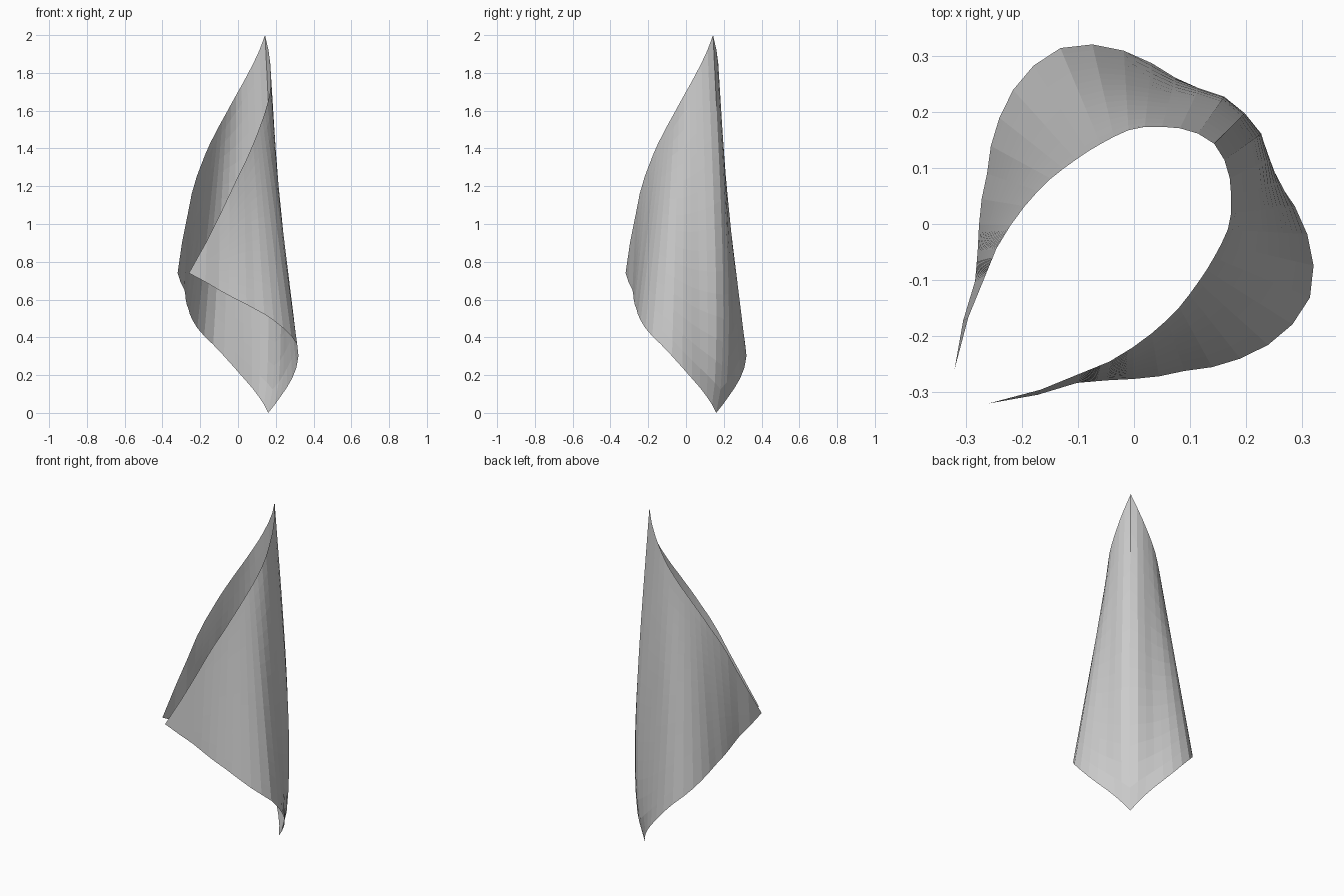
import bpy, bmesh, math

if "Cube" in bpy.data.objects:
    bpy.data.objects.remove(bpy.data.objects["Cube"])

# Half outlines of the rolled kite sheet, from tip to side corner (x, y, z)
CORNER = (-0.26, -0.32, 0.74)
LOWER = [(.16, .16, 0), (.235, .1, .1), (.295, .015, .2), (.318, -.055, .28),
         (.314, -.13, .36), (.26, -.20, .43), (.16, -.25, .51),
         (.07, -.266, .56), (-.1, -.283, .65), CORNER]
UPPER = [(.143, .143, 2), (.165, .105, 1.9), (.173, .055, 1.8), (.17, 0, 1.7),
         (.145, -.055, 1.6), (.11, -.11, 1.5), (.07, -.16, 1.4),
         (.025, -.2, 1.3), (-.025, -.235, 1.2), (-.12, -.276, 1.0), CORNER]


def polar(points):
    """Angle from the diagonal spine, radius, height."""
    return [(math.pi / 4 - math.atan2(y, x), math.hypot(x, y), z) for x, y, z in points]


def sample(keys, d):
    """Smooth interpolation of radius and height at angle d."""
    i = 0
    while i < len(keys) - 2 and d > keys[i + 1][0]:
        i += 1
    a, b = keys[i], keys[i + 1]
    h = b[0] - a[0]
    t = (d - a[0]) / h
    p, q = keys[max(i - 1, 0)], keys[min(i + 2, len(keys) - 1)]
    out = []
    for c in (1, 2):
        m0 = (b[c] - p[c]) / (b[0] - p[0]) * h
        m1 = (q[c] - a[c]) / (q[0] - a[0]) * h
        out.append((2*t**3 - 3*t**2 + 1) * a[c] + (t**3 - 2*t**2 + t) * m0
                   + (3*t**2 - 2*t**3) * b[c] + (t**3 - t**2) * m1)
    return out


low, up = polar(LOWER), polar(UPPER)
end = low[-1][0]
COLS, ROWS = 18, 16
bm = bmesh.new()
grid = []
for i in range(-COLS, COLS + 1):
    d = abs(i) / COLS * end
    (r0, z0), (r1, z1) = sample(low, d), sample(up, d)
    bulge = 0.06 * math.exp(-(d / math.radians(24)) ** 2)  # rounded spine
    ang = math.pi / 4 - math.copysign(d, i)
    col = []
    for j in range(ROWS + 1):
        s = j / ROWS
        r = r0 + (r1 - r0) * s + bulge * math.sin(math.pi * s ** 0.6)
        col.append(bm.verts.new((r * math.cos(ang), r * math.sin(ang), z0 + (z1 - z0) * s)))
    grid.append(col)
for a, b in zip(grid, grid[1:]):
    for j in range(ROWS):
        bm.faces.new((a[j], a[j + 1], b[j + 1], b[j]))
bmesh.ops.remove_doubles(bm, verts=bm.verts[:], dist=1e-4)

# Rolled leaf sheet
mesh = bpy.data.meshes.new("rolled_sheet")
bm.to_mesh(mesh)
bm.free()
bpy.context.collection.objects.link(bpy.data.objects.new("rolled_sheet", mesh))
